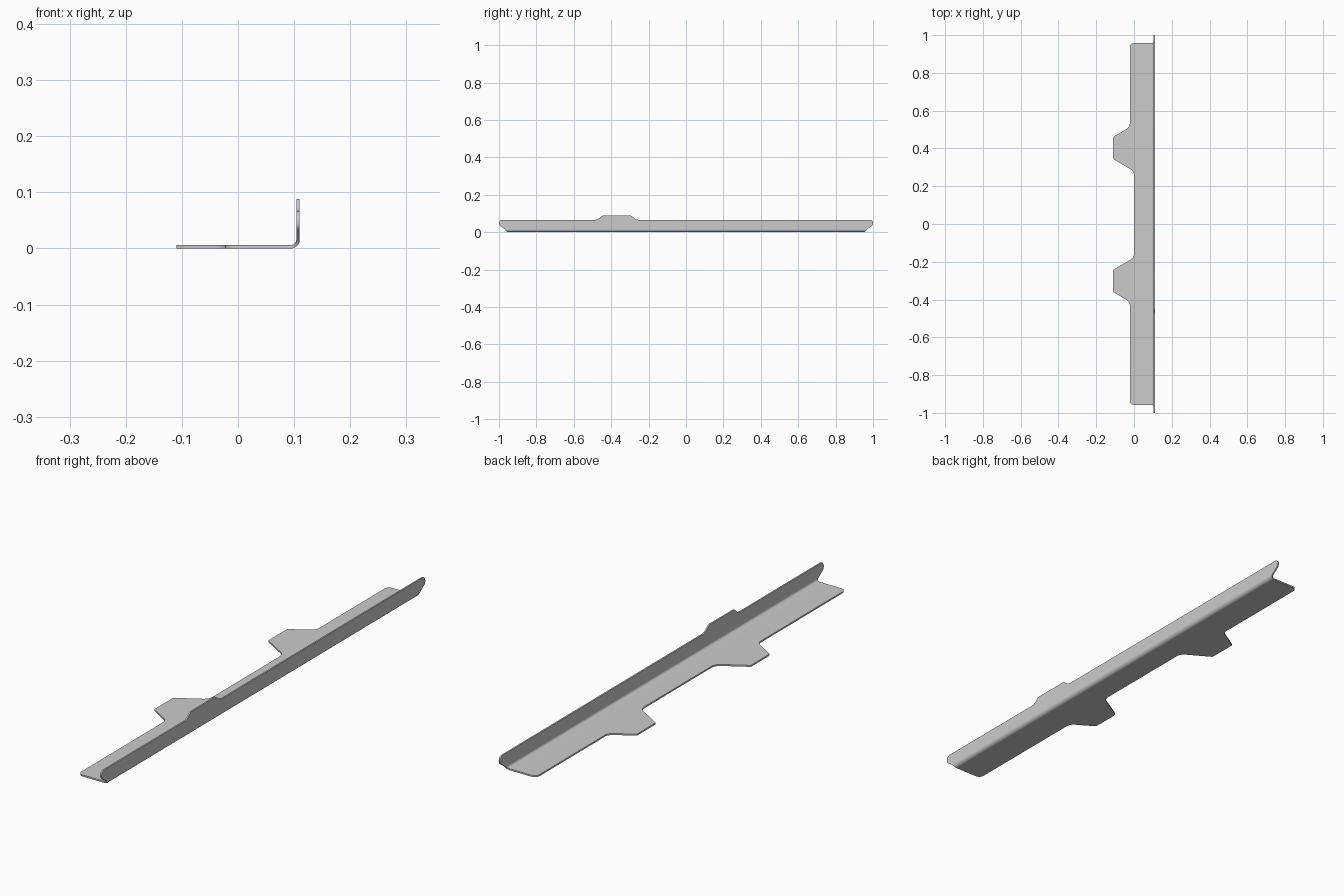
import bpy, bmesh, math
from mathutils import Vector

if "Cube" in bpy.data.objects:
    bpy.data.objects.remove(bpy.data.objects["Cube"])

T, R, W, END = 0.006, 0.016, 0.11, 0.957   # thickness, bend radius, half width, flange half length
SEG = 10


def fillet(points):
    """Round the corners of an open outline of (u, v, trim length)."""
    out = []
    for i, (u, v, t) in enumerate(points):
        p = Vector((u, v))
        if t == 0:
            out.append(p)
            continue
        d1 = (Vector(points[i - 1][:2]) - p).normalized()
        d2 = (Vector(points[i + 1][:2]) - p).normalized()
        c = p + (d1 + d2) * t / (1 + d1.dot(d2))
        a, b = p + d1 * t - c, p + d2 * t - c
        r, a, b = a.length, a.normalized(), b.normalized()
        out += [c + a.slerp(b, k / 6).normalized() * r for k in range(7)]
    return out


bm = bmesh.new()

# Rolled bend between the two flanges
rows = []
for k in range(SEG + 1):
    a = math.pi / 2 * k / SEG
    x, z = W - R + R * math.sin(a), R - R * math.cos(a)
    e = END + 0.012 * (k / SEG) ** 2
    rows.append([bm.verts.new((x, s * e, z)) for s in (-1, 1)])
for lo, hi in zip(rows, rows[1:]):
    bm.faces.new((lo[0], hi[0], hi[1], lo[1]))

# Flat flange with two tapered tabs, outline in (x, y) from front to back
flat = fillet([
    (W - R, -END, 0), (-0.022, -END, 0.02),
    (-0.022, -0.413, 0.02), (-W, -0.36, 0.004), (-W, -0.243, 0.004), (0, -0.178, 0.022),
    (0, 0.279, 0.022), (-W, 0.344, 0.004), (-W, 0.461, 0.004), (-0.022, 0.514, 0.02),
    (-0.022, END, 0.02), (W - R, END, 0)])
verts = [bm.verts.new((p.x, p.y, 0)) for p in flat[1:-1]]
bm.faces.new([rows[0][0]] + verts + [rows[0][1]])

# Upright flange with one raised tab, outline in (y, z) from front to back
up = fillet([
    (-END - 0.012, R, 0), (-1, 0.038, 0.009), (-1, 0.066, 0.016),
    (-0.473, 0.066, 0.012), (-0.449, 0.088, 0.004), (-0.294, 0.088, 0.004), (-0.264, 0.066, 0.012),
    (1, 0.066, 0.016), (1, 0.038, 0.009), (END + 0.012, R, 0)])
verts = [bm.verts.new((W, p.x, p.y)) for p in up[1:-1]]
bm.faces.new([rows[-1][1]] + verts[::-1] + [rows[-1][0]])

# Outer skin must face down and right so the sheet thickens inward
bm.normal_update()
bmesh.ops.recalc_face_normals(bm, faces=bm.faces)
bm.normal_update()
bm.faces.ensure_lookup_table()
if bm.faces[0].normal.z > 0:
    bmesh.ops.reverse_faces(bm, faces=bm.faces)

mesh = bpy.data.meshes.new("angle_bracket")
bm.to_mesh(mesh)
bm.free()
obj = bpy.data.objects.new("angle_bracket", mesh)
bpy.context.collection.objects.link(obj)

# Sheet thickness
mod = obj.modifiers.new("thickness", 'SOLIDIFY')
mod.thickness = T
mod.offset = -1
mod.use_even_offset = True
bpy.context.view_layer.objects.active = obj
obj.select_set(True)
bpy.ops.object.modifier_apply(modifier=mod.name)
bpy.ops.object.shade_smooth_by_angle(angle=math.radians(30))
